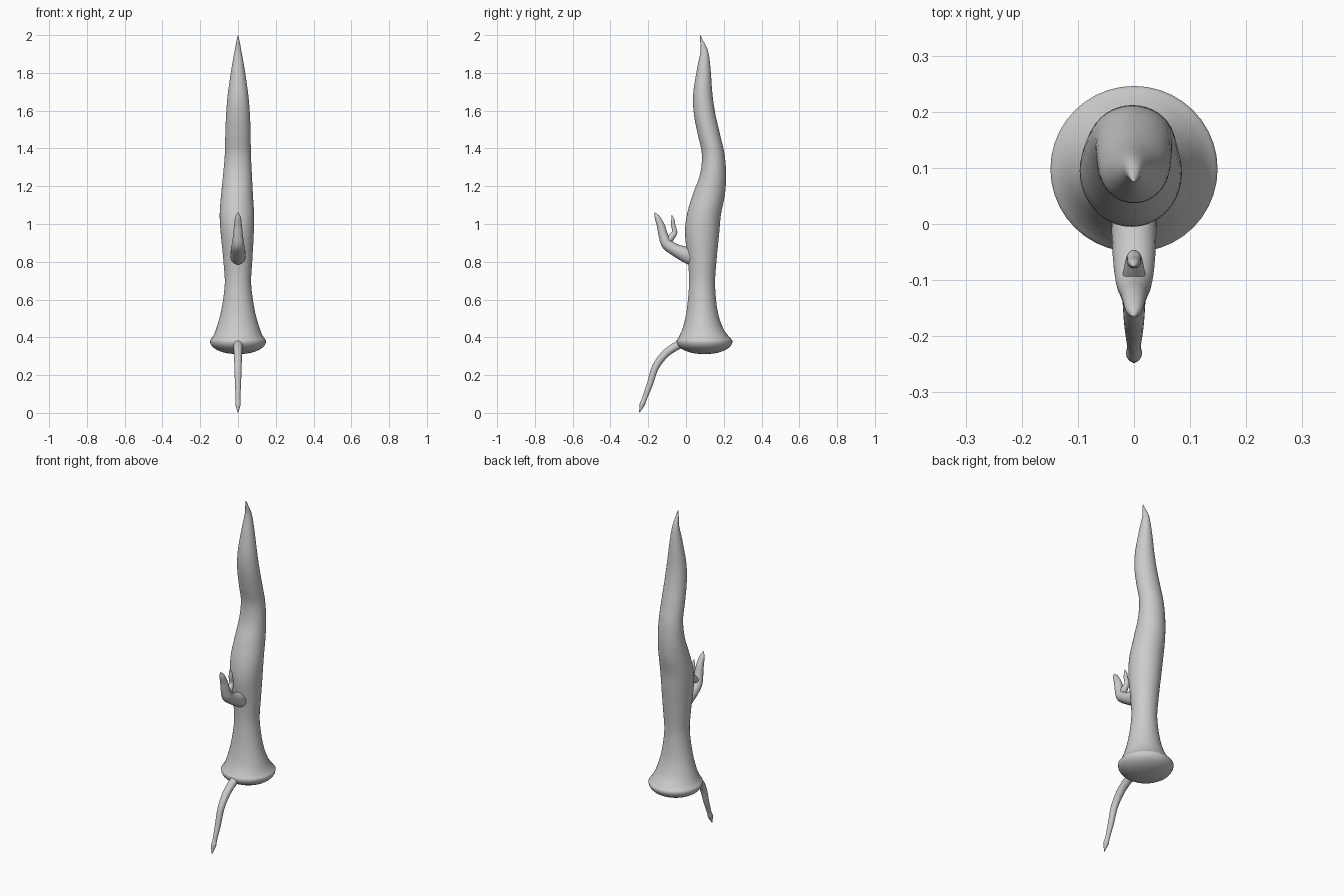
import bpy, bmesh, math
from mathutils import Vector

if "Cube" in bpy.data.objects:
    bpy.data.objects.remove(bpy.data.objects["Cube"])


def smooth(points, steps):
    """Catmull-Rom interpolation through tuples of any size."""
    pts = [Vector(p) for p in points]
    pts = [pts[0] * 2 - pts[1]] + pts + [pts[-1] * 2 - pts[-2]]
    out = []
    for i in range(1, len(pts) - 2):
        a, b, c, d = pts[i - 1:i + 3]
        for s in range(steps):
            t = s / steps
            out.append(0.5 * (2 * b + (c - a) * t + (2 * a - 5 * b + 4 * c - d) * t * t
                              + (3 * b - a - 3 * c + d) * t ** 3))
    return out + [pts[-2]]


def loft(name, rings, sides):
    """Skin (centre, x radius, other-axis vector) rings and cap both ends."""
    bm = bmesh.new()
    loops = []
    for c, rx, v in rings:
        loops.append([bm.verts.new(c + Vector((rx * math.cos(a), 0, 0)) + v * math.sin(a))
                      for a in (2 * math.pi * k / sides for k in range(sides))])
    for l0, l1 in zip(loops, loops[1:]):
        for k in range(sides):
            n = (k + 1) % sides
            bm.faces.new((l0[k], l0[n], l1[n], l1[k]))
    bm.faces.new(loops[0][::-1])
    bm.faces.new(loops[-1])
    bmesh.ops.recalc_face_normals(bm, faces=bm.faces)
    mesh = bpy.data.meshes.new(name)
    bm.to_mesh(mesh)
    bm.free()
    ob = bpy.data.objects.new(name, mesh)
    bpy.context.collection.objects.link(ob)
    bpy.context.view_layer.objects.active = ob
    ob.select_set(True)
    bpy.ops.object.shade_smooth_by_angle(angle=math.radians(50))
    ob.select_set(False)
    return ob


def limb(name, points, sides=20, steps=6):
    """Tube along (y, z, side radius, in-plane radius) points."""
    p = [Vector((0, q[0], q[1])) for q in smooth([(a, b, 0, 0) for a, b, _, _ in points], steps)]
    r = smooth([(c, d) for _, _, c, d in points], steps)
    rings = []
    for i, c in enumerate(p):
        t = (p[min(i + 1, len(p) - 1)] - p[max(i - 1, 0)]).normalized()
        rings.append((c, max(r[i][0], .001), t.cross(Vector((1, 0, 0))) * max(r[i][1], .001)))
    return loft(name, rings, sides)


# wavy body: z, y centre, x radius, y radius
sections = [(.383, .098, .149, .148), (.41, .094, .130, .128), (.456, .089, .112, .104),
            (.546, .085, .088, .081), (.68, .085, .070, .069), (.80, .086, .076, .075),
            (.944, .085, .087, .090), (1.05, .095, .091, .090), (1.157, .121, .084, .085),
            (1.263, .143, .076, .069), (1.37, .144, .069, .060), (1.475, .121, .067, .059),
            (1.58, .099, .063, .057), (1.687, .089, .054, .051), (1.82, .094, .035, .036),
            (1.915, .097, .018, .020), (1.97, .083, .008, .008), (2.0, .075, .001, .001)]
rings = []
# rounded underside of the flared base
for k in range(9):
    a = math.pi / 2 * (k + .05) / 9.05
    r = .149 * math.sin(a)
    rings.append((Vector((0, .098, .383 - .072 * math.cos(a) ** .9)), r, Vector((0, r, 0))))
for z, y, rx, ry in smooth(sections, 5):
    lean = -.006 * math.exp(-((z - 1.08) / .2) ** 2)
    rings.append((Vector((lean, y, z)), rx, Vector((0, ry, 0))))
loft("body", rings, 40)

# thin curved tail reaching the floor
limb("tail", [(.02, .385, .026, .026), (-.03, .365, .024, .023), (-.103, .318, .022, .021),
              (-.160, .245, .019, .019), (-.192, .15, .016, .016), (-.220, .075, .012, .013),
              (-.232, .045, .014, .014), (-.246, .003, .002, .002)])

# small arm with a long finger
limb("arm", [(.05, .815, .038, .042), (.005, .835, .040, .042), (-.055, .862, .038, .033),
             (-.100, .893, .033, .030), (-.120, .940, .026, .025), (-.133, .990, .021, .021),
             (-.152, 1.035, .015, .014), (-.165, 1.06, .002, .002)])

# short thumb
limb("thumb", [(-.105, .90, .022, .022), (-.078, .930, .018, .018), (-.060, .958, .013, .014),
               (-.068, .995, .012, .011), (-.070, 1.025, .009, .008), (-.076, 1.047, .001, .001)])
